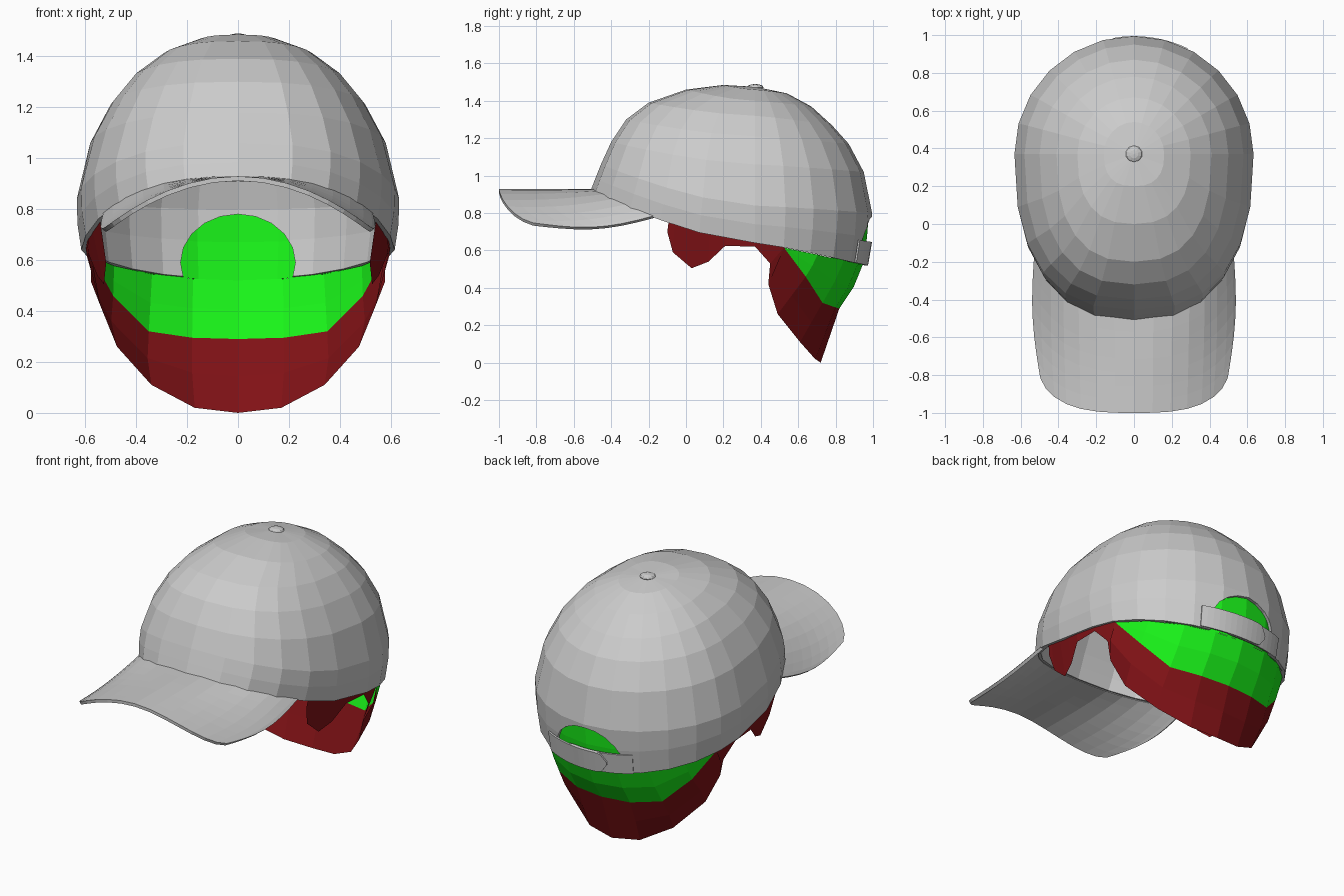
import bpy, bmesh, math
from mathutils import Vector as V

if "Cube" in bpy.data.objects:
    bpy.data.objects.remove(bpy.data.objects["Cube"])

# Cap profiles from crown to rim: (radius, z) along the front, side and back
FRONT = [(.17, 1.485), (.37, 1.46), (.57, 1.39), (.69, 1.30), (.77, 1.18), (.825, 1.06), (.855, .985), (.88, .92)]
SIDE = [(.16, 1.46), (.30, 1.40), (.41, 1.32), (.50, 1.21), (.58, 1.06), (.633, .84), (.63, .74), (.615, .64)]
BACK = [(.17, 1.44), (.30, 1.37), (.41, 1.27), (.50, 1.17), (.58, 1.02), (.625, .80), (.615, .67), (.59, .52)]
CY = .37
SEG = 24
RIM = 7


def cap(a, k, s=1.0):
    """Point on the cap at angle a (0 = front), ring k, scaled outwards by s."""
    c, n = math.cos(a), math.sin(a)
    p = 2.5 if c > 0 else 2.0
    fb = FRONT[k] if c > 0 else BACK[k]
    x = math.copysign(abs(n) ** (2 / p), n) * SIDE[k][0]
    y = math.copysign(abs(c) ** (2 / p), c) * fb[0]
    z = SIDE[k][1] + (fb[1] - SIDE[k][1]) * abs(c) ** 1.2
    return V((x * s, CY - y * s, z))


def rim_at_y(y, s=.975):
    """Point of the cap rim on the +x side at a given y."""
    d = (CY - y) / (FRONT[RIM][0] if y < CY else BACK[RIM][0])
    p = 2.5 if d > 0 else 2.0
    return cap(math.acos(math.copysign(min(1, abs(d)) ** (p / 2), d)), RIM, s)


def material(name, col):
    m = bpy.data.materials.new(name)
    m.diffuse_color = (*col, 1)
    m.use_nodes = True
    m.node_tree.nodes["Principled BSDF"].inputs["Base Color"].default_value = m.diffuse_color
    return m


def sheet(name, rows, mat=None, thick=0, offset=0, closed=False, tip=None):
    """Grid surface through rows of points, optionally closed and thickened."""
    bm = bmesh.new()
    vs = [[bm.verts.new(p) for p in r] for r in rows]
    n = len(rows[0])
    for r0, r1 in zip(vs, vs[1:]):
        for i in range(n if closed else n - 1):
            j = (i + 1) % n
            bm.faces.new((r0[i], r0[j], r1[j], r1[i]))
    if tip:
        t = bm.verts.new(tip)
        for i in range(n):
            bm.faces.new((t, vs[0][(i + 1) % n], vs[0][i]))
    bmesh.ops.remove_doubles(bm, verts=bm.verts, dist=.0005)
    bmesh.ops.recalc_face_normals(bm, faces=bm.faces)
    me = bpy.data.meshes.new(name)
    bm.to_mesh(me)
    bm.free()
    ob = bpy.data.objects.new(name, me)
    bpy.context.collection.objects.link(ob)
    if mat:
        me.materials.append(mat)
    if thick:
        m = ob.modifiers.new("thickness", 'SOLIDIFY')
        m.thickness, m.offset = thick, offset
    return ob


def both(half):
    """Mirror a row that starts on the centre line."""
    return [V((-p.x, p.y, p.z)) for p in reversed(half[1:])] + half


green = material("green_hair", (.01, .9, .01))
red = material("red_hair", (.22, .006, .008))

# Cap crown with an arched opening at the back
angles = [2 * math.pi * i / SEG for i in range(SEG)]
crown = sheet("cap_crown", [[cap(a, k) for a in angles] for k in range(RIM + 1)],
              thick=.03, offset=-1, closed=True, tip=V((0, CY, 1.475)))
bpy.ops.mesh.primitive_cylinder_add(vertices=20, radius=1, depth=.5, location=(0, 1, .59),
                                    rotation=(math.pi / 2, 0, 0))
cutter = bpy.context.object
cutter.name = "opening_cutter"
cutter.scale = (.225, .19, 1)
cutter.hide_render = True
cutter.display_type = 'WIRE'
cut = crown.modifiers.new("opening", 'BOOLEAN')
cut.object, cut.operation, cut.solver = cutter, 'DIFFERENCE', 'EXACT'

# Crown button
bpy.ops.mesh.primitive_uv_sphere_add(segments=10, ring_count=6, radius=.045, location=(0, CY, 1.472))
bpy.context.object.name = "crown_button"
bpy.context.object.scale.z = .4

# Brim, from the cap rim to a rounded front edge, arched across
COLS, ROWS = 16, 7
rows = []
for r in range(ROWS + 1):
    t = r / ROWS
    row = []
    for c in range(COLS + 1):
        u = math.sin((2 * c / COLS - 1) * math.pi / 2)
        a = abs(u)
        inner = cap(math.asin(min(1, .53 * a / .615) ** 1.25), RIM, .985)
        inner.x = math.copysign(inner.x, u)
        x = .5 * u
        outer = V((x, -.76 - .24 * max(0, 1 - a ** 3) ** .5, .92 - .21 * (x / .53) ** 2))
        p = inner.lerp(outer, t)
        p.z -= .035 * math.sin(math.pi * t) * u * u
        p.x += .02 * math.sin(math.pi * t) * u ** 5
        row.append(p)
    rows.append(row)
sheet("brim", rows, thick=.018)


# Two overlapping strap ends, each with a rounded tip
def strap(name, a0, a1, s):
    lo, hi = [], []
    n = 12
    for i in range(n + 1):
        t = i / n
        a = math.pi + a0 + (a1 - a0) * t
        w = math.sqrt(max(.02, 1 - max(0, (t - .86) / .14) ** 2))
        b, top = cap(a, RIM, s), cap(a, RIM - 1, s)
        lo.append(b.lerp(top, .42 - .42 * w))
        hi.append(b.lerp(top, .42 + .42 * w))
    sheet(name, [lo, hi], thick=.01)


strap("strap_outer", -.46, .22, 1.014)
strap("strap_inner", .46, -.25, .996)

# Green hair filling the opening, held inside the cap wall
fill = [math.pi + i * 2 * math.pi / SEG for i in range(-3, 4)]
sheet("hair_in_opening", [[cap(a, k, .972) for a in fill] for k in (4, 5, 6, 7)], green)

# Back hair: green band from rim to border, red nape from border to lower edge
rim = [cap(math.pi - a, RIM, .972) for a in (0, .3, .6, .95, 1.3)]
border = [V(p) for p in ((0, .82, .29), (.18, .80, .295), (.35, .73, .32), (.49, .64, .46))] + [rim[4]]
edge = [V(p) for p in ((0, .72, .0), (.17, .69, .02), (.34, .61, .11), (.475, .49, .26), (.54, .44, .42))]
mid = [b.lerp(e, .5) + V((.02 * i / 4, -.0, -.0)) for i, (b, e) in enumerate(zip(border, edge))]
band = [r.lerp(b, .5) + V((0, .015, 0)) * (1 - i / 4) for i, (r, b) in enumerate(zip(rim, border))]
sheet("back_hair_green", [both(rim), both(band), both(border)], green)
sheet("nape_hair_red", [both(border), both(mid), both(edge)], red)

# Red side hair: sideburn, arch over the ear, and link to the nape
shape = [(-.10, .70), (-.07, .59), (.03, .505), (.12, .54), (.21, .625), (.37, .62), (.45, .53)]
for s, side in ((1, "right"), (-1, "left")):
    top = [rim_at_y(y) + V((0, 0, .04)) for y, z in shape] + [rim[4] + V((0, 0, .03))]
    low = [V((p.x - .25 * (p.z - .04 - z), y, z)) for p, (y, z) in zip(top, shape)] + [rim[4]]
    flip = lambda row: [V((p.x * s, p.y, p.z)) for p in row]
    sheet("side_hair_" + side, [flip(top), flip(low)], red)
    # Link between the ear arch and the nape edge
    link = [low[-2], low[-1]], [edge[4], edge[4].lerp(rim[4], .5)]
    sheet("nape_link_" + side, [flip(r) for r in link], red)
